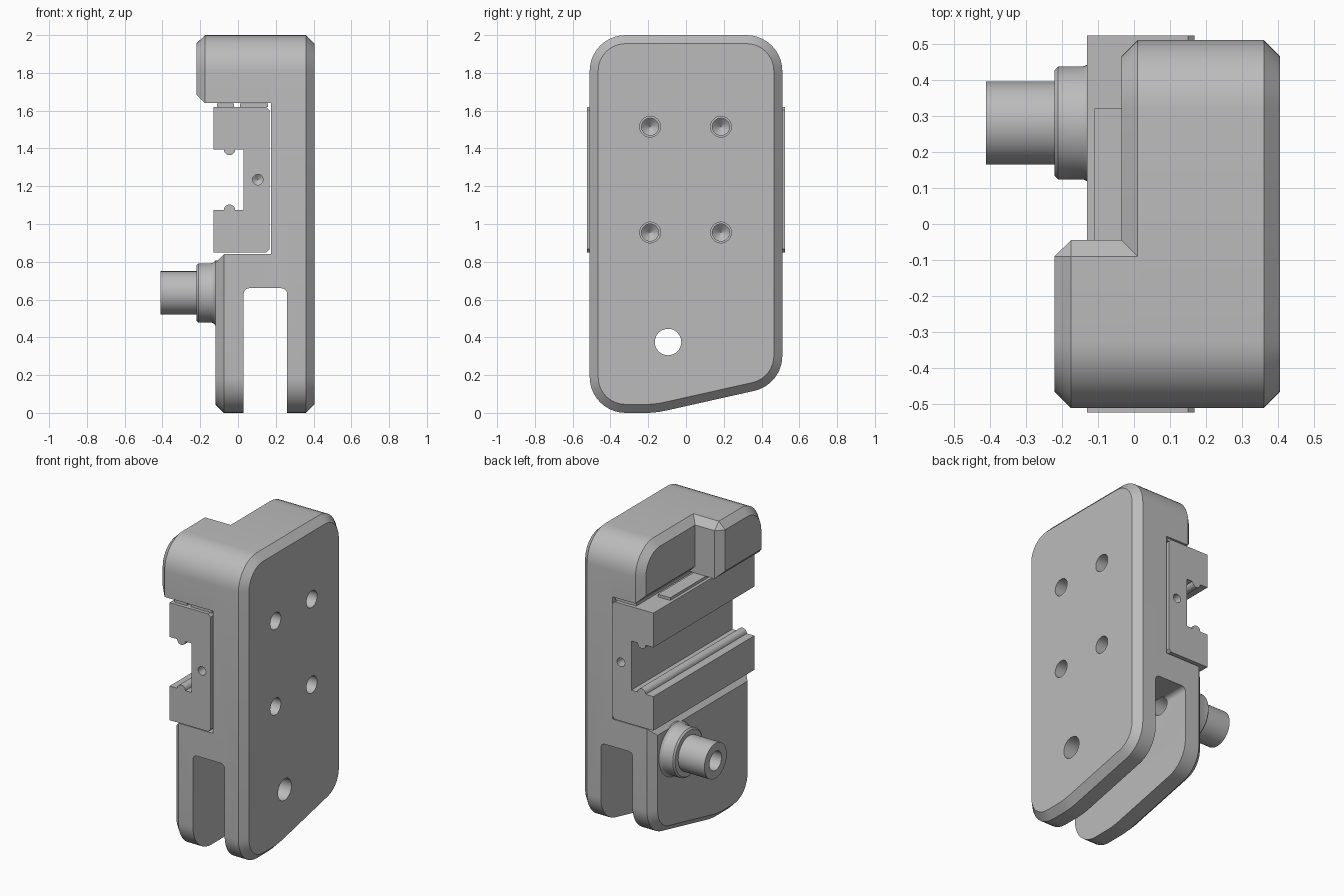
import bpy, bmesh, math
from mathutils import Vector

cube = bpy.data.objects.get("Cube")
if cube:
    bpy.data.objects.remove(cube, do_unlink=True)

grey = bpy.data.materials.new("plain grey")
grey.use_nodes = True
COLOUR = (0.5, 0.5, 0.5, 1)
grey.diffuse_color = COLOUR
grey.node_tree.nodes["Principled BSDF"].inputs["Base Color"].default_value = COLOUR


def loft(name, loops, closed=False):
    """Skin equal-length loops; cap the ends, or join last to first."""
    bm = bmesh.new()
    rings = [[bm.verts.new(p) for p in loop] for loop in loops]
    pairs = list(zip(rings, rings[1:]))
    if closed:
        pairs.append((rings[-1], rings[0]))
    else:
        bm.faces.new(rings[0])
        bm.faces.new(rings[-1])
    n = len(rings[0])
    for a, b in pairs:
        for i in range(n):
            j = (i + 1) % n
            bm.faces.new((a[i], a[j], b[j], b[i]))
    bmesh.ops.remove_doubles(bm, verts=bm.verts, dist=1e-5)
    bmesh.ops.recalc_face_normals(bm, faces=bm.faces)
    mesh = bpy.data.meshes.new(name)
    bm.to_mesh(mesh)
    bm.free()
    mesh.materials.append(grey)
    obj = bpy.data.objects.new(name, mesh)
    bpy.context.collection.objects.link(obj)
    return obj


def outline(corners, inset=0.0):
    """Counter-clockwise polygon of (u, v, radius, segments), rounded and inset."""
    pts = [Vector(c[:2]) for c in corners]
    n = len(pts)
    result = []
    for i, (u, v, r, seg) in enumerate(corners):
        d0 = (pts[i] - pts[i - 1]).normalized()
        d1 = (pts[(i + 1) % n] - pts[i]).normalized()
        n0, n1 = Vector((-d0.y, d0.x)), Vector((-d1.y, d1.x))
        mid = (n0 + n1) / (1 + n0.dot(n1))
        if r == 0:
            result.append(pts[i] + mid * inset)
            continue
        centre = pts[i] + mid * max(r, inset)
        rad = max(r - inset, 0.0005)
        turn = d0.angle(d1)
        a0 = math.atan2(-n0.y, -n0.x)
        for k in range(seg + 1):
            a = a0 + turn * k / seg
            result.append(centre + rad * Vector((math.cos(a), math.sin(a))))
    return result


CH = 0.045


def slab(name, corners, x_flat, x_face):
    """Extrude a side outline along x, chamfering the rim at x_face."""
    step = math.copysign(CH, x_flat - x_face)
    loops = [[(x, p.x, p.y) for p in outline(corners, inset)]
             for x, inset in ((x_flat, 0), (x_face + step, 0), (x_face, CH))]
    return loft(name, loops)


def lathe(name, profile, centre, axis="x", closed=False, sides=48):
    """Revolve (distance, radius) pairs about an axis through centre."""
    loops = []
    for d, r in profile:
        ring = []
        for k in range(sides):
            a = math.tau * k / sides
            p, q = centre[0] + r * math.cos(a), centre[1] + r * math.sin(a)
            ring.append((d, p, q) if axis == "x" else (p, d, q))
        loops.append(ring)
    return loft(name, loops, closed)


def box(name, x, y, z):
    return loft(name, [[(x[0], v, z[0]), (x[1], v, z[0]), (x[1], v, z[1]), (x[0], v, z[1])]
                       for v in y])


def cut(obj, cutters):
    for c in cutters:
        mod = obj.modifiers.new("cut", "BOOLEAN")
        mod.operation = "DIFFERENCE"
        mod.solver = "EXACT"
        mod.object = c
    graph = bpy.context.evaluated_depsgraph_get()
    mesh = bpy.data.meshes.new_from_object(obj.evaluated_get(graph))
    obj.modifiers.clear()
    obj.data = mesh


# Side outlines of the body
R = 0.19
W = 0.51
foot = [(-W, 0, R, 10), (-0.16, 0, 0.5, 4), (W, 0.15, R, 10)]
head = [(W, 2, R, 10), (-W, 2, R, 10)]
SPLIT = 0.175

back_plate = slab("back_plate", foot + head, SPLIT, 0.405)
upper_block = slab("upper_block", [(-W, 1.64, 0, 0), (W, 1.64, 0, 0)] + head, SPLIT, -0.035)
upper_jaw = slab("upper_jaw", [(-W, 1.64, 0, 0), (-0.045, 1.64, 0, 0),
                               (-0.045, 2, CH, 1), (-W, 2, R, 10)], 0.01, -0.22)
lower_block = slab("lower_block", foot + [(W, 0.84, 0, 0), (-W, 0.84, 0, 0)], SPLIT, -0.12)

# Clamp rail with a C-shaped section and two inner ridges
def ridge(z, sign):
    return [(-0.045 + sign * 0.03 * math.cos(a), z + sign * 0.03 * math.sin(a))
            for a in (math.pi * k / 10 for k in range(11))]

section = [(-0.13, 0.85), (0.15, 0.85), (0.167, 0.867), (0.167, 1.603), (0.15, 1.62),
           (-0.13, 1.62), (-0.13, 1.395)]
section += ridge(1.395, -1) + [(0.03, 1.395), (0.03, 1.073)] + ridge(1.073, 1) + [(-0.13, 1.073)]
rail = loft("rail", [[(x, y, z) for x, z in section] for y in (-0.523, 0.523)])

# Thin shims between the rail and the jaw
shim_outer = box("shim_outer", (-0.11, -0.02), (-0.5, 0.32), (1.62, 1.638))
shim_inner = box("shim_inner", (0.01, 0.16), (-0.5, 0.5), (1.62, 1.638))

# Hollow spigot with a collar
BORE = (0.28, 0.635)
spigot = lathe("spigot", [(-0.1, 0.172), (-0.12, 0.172), (-0.128, 0.162), (-0.14, 0.157),
                          (-0.21, 0.157), (-0.22, 0.147), (-0.22, 0.115), (-0.41, 0.115),
                          (-0.41, 0.062), (-0.1, 0.062)], BORE, closed=True)

# Cutters: fork slot, pivot hole, bore, screw holes, end holes
slot_corners = [(0.03, -0.5, 0, 0), (0.26, -0.5, 0, 0), (0.26, 0.66, 0.03, 5), (0.03, 0.66, 0.03, 5)]
slot = loft("slot_cutter", [[(p.x, y, p.y) for p in outline(slot_corners)] for y in (-1, 1)])
pivot = lathe("pivot_cutter", [(-1, 0.07), (1, 0.07)], (-0.095, 0.375))
bore = lathe("bore_cutter", [(-0.5, 0.062), (0.06, 0.062)], BORE)
plate_holes, rail_holes = [], []
for y in (-0.19, 0.185):
    for z in (0.955, 1.515):
        plate_holes.append(lathe("screw_cutter", [(0.1, 0.055), (0.6, 0.055)], (y, z), sides=32))
        rail_holes.append(lathe("screw_tip_cutter", [(0.085, 0.001), (0.125, 0.045), (0.3, 0.045)],
                                (y, z), sides=32))
for s in (-1, 1):
    rail_holes.append(lathe("end_cutter", [(s * 0.44, 0.001), (s * 0.46, 0.028), (s * 0.6, 0.028)],
                            (0.105, 1.235), axis="y", sides=24))

cut(back_plate, [slot, pivot] + plate_holes)
cut(lower_block, [slot, pivot, bore])
cut(rail, rail_holes)
for c in [slot, pivot, bore] + plate_holes + rail_holes:
    bpy.data.objects.remove(c, do_unlink=True)

# Smooth shading with crisp edges
parts = [back_plate, upper_block, upper_jaw, lower_block, rail, shim_outer, shim_inner, spigot]
bpy.ops.object.select_all(action="DESELECT")
for p in parts:
    p.select_set(True)
bpy.context.view_layer.objects.active = back_plate
bpy.ops.object.shade_smooth_by_angle(angle=math.radians(30))
